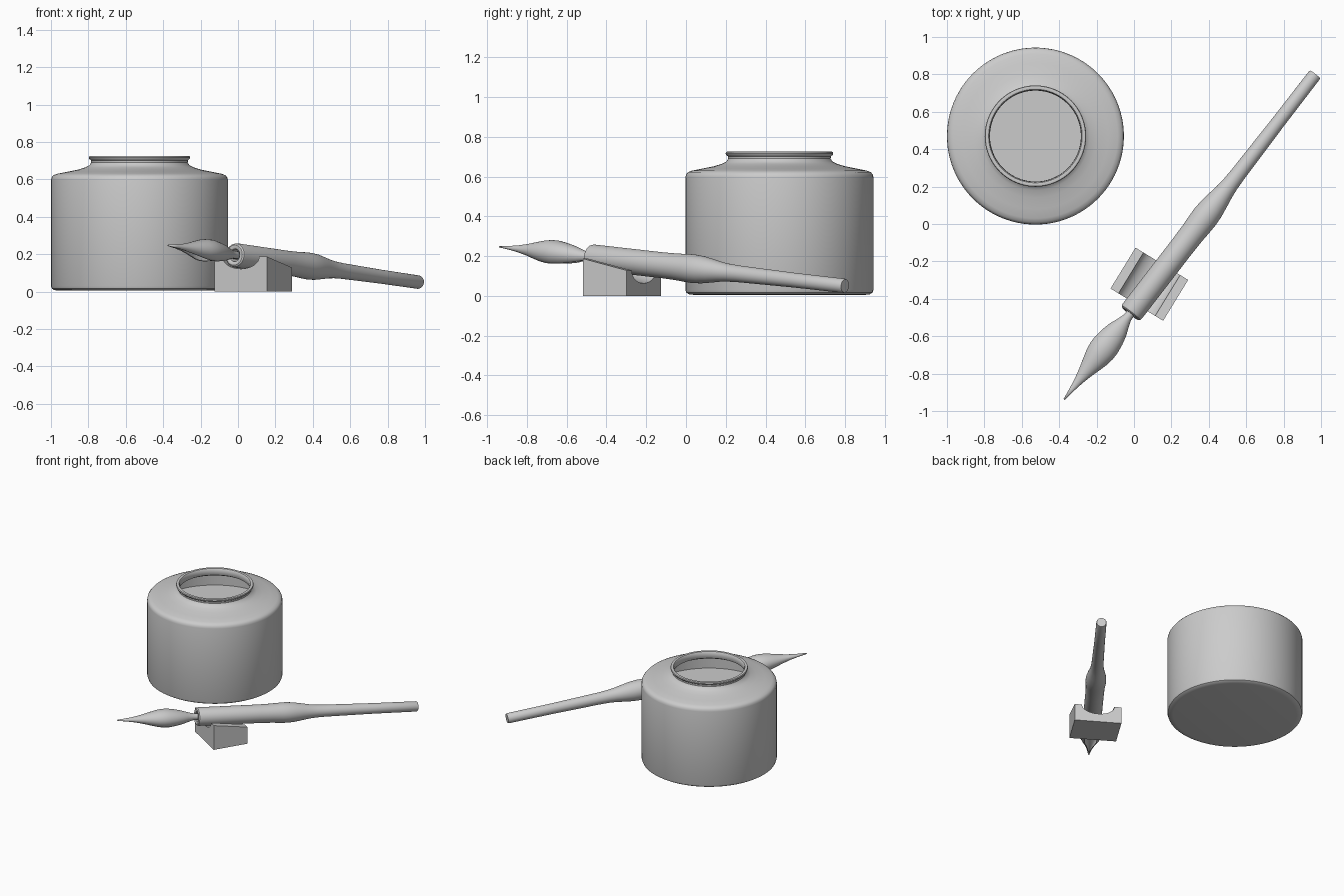
import bpy, bmesh, math
from mathutils import Vector, Matrix

if "Cube" in bpy.data.objects:
    bpy.data.objects.remove(bpy.data.objects["Cube"])

grey = bpy.data.materials.new("plain_grey")
grey.diffuse_color = (0.6, 0.6, 0.6, 1)
grey.use_nodes = True
grey.node_tree.nodes["Principled BSDF"].inputs["Base Color"].default_value = grey.diffuse_color


def finish(name, bm, matrix, angle=35):
    bmesh.ops.remove_doubles(bm, verts=bm.verts, dist=1e-5)
    bmesh.ops.recalc_face_normals(bm, faces=bm.faces)
    bm.transform(matrix)
    me = bpy.data.meshes.new(name)
    bm.to_mesh(me)
    bm.free()
    me.materials.append(grey)
    ob = bpy.data.objects.new(name, me)
    bpy.context.collection.objects.link(ob)
    bpy.ops.object.select_all(action='DESELECT')
    ob.select_set(True)
    bpy.context.view_layer.objects.active = ob
    bpy.ops.object.shade_smooth_by_angle(angle=math.radians(angle))
    return ob


def skin(bm, rows, closed):
    """Bridge rows of vertices with quads."""
    for a, b in zip(rows, rows[1:]):
        n = len(a)
        for i in range(n if closed else n - 1):
            j = (i + 1) % n
            bm.faces.new((a[i], a[j], b[j], b[i]))


def lathe(name, profile, matrix, sides=64, angle=35):
    """Spin (radius, height) points about local z; close both ends."""
    bm = bmesh.new()
    rows = [[bm.verts.new((r * math.cos(2 * math.pi * k / sides),
                           r * math.sin(2 * math.pi * k / sides), z))
             for k in range(sides)] for r, z in profile]
    skin(bm, rows, True)
    bm.faces.new(rows[0])
    bm.faces.new(rows[-1])
    return finish(name, bm, matrix, angle)


# Ink jar: outside from base to lip, then inside down to the ink level
lathe("ink_jar", [
    (0.43, 0.005), (0.455, 0.008), (0.468, 0.016), (0.473, 0.03),
    (0.473, 0.595), (0.470, 0.610), (0.460, 0.622), (0.44, 0.630),
    (0.39, 0.640), (0.33, 0.652), (0.29, 0.664), (0.267, 0.676),
    (0.258, 0.690), (0.259, 0.702), (0.268, 0.709), (0.271, 0.717),
    (0.268, 0.724), (0.260, 0.726), (0.250, 0.724), (0.245, 0.717),
    (0.243, 0.690), (0.25, 0.672), (0.28, 0.655), (0.33, 0.640),
    (0.43, 0.618), (0.452, 0.600), (0.455, 0.50)],
    Matrix.Translation((-0.527, 0.47, 0)), 96)

# Pen frame: local z runs from the front of the holder to its tail, y is up
front = Vector((-0.02, -0.48, 0.195))
tail = Vector((0.968, 0.80, 0.050))
length = (tail - front).length
az = (tail - front).normalized()
ax = Vector((0, 0, 1)).cross(az).normalized()
ay = az.cross(ax)
pen = Matrix.Translation(front) @ Matrix((ax, ay, az)).transposed().to_4x4()

# Pen holder with a socket at the front
lathe("pen_holder", [
    (0.030, 0.06), (0.034, 0.004), (0.040, 0.0), (0.054, 0.0),
    (0.062, 0.006), (0.065, 0.018), (0.065, 0.45), (0.067, 0.55),
    (0.071, 0.62), (0.072, 0.66), (0.069, 0.71), (0.060, 0.77),
    (0.050, 0.83), (0.045, 0.88), (0.042, 0.95), (0.037, 1.3),
    (0.036, length - 0.008), (0.033, length)], pen, 40)

# Nib: a curved sheet, open underneath (distance, half width, half height)
stations = [(-0.05, 0.022, 0.022), (0.0, 0.021, 0.021), (0.03, 0.024, 0.023),
            (0.07, 0.038, 0.034), (0.11, 0.054, 0.045), (0.16, 0.066, 0.055),
            (0.21, 0.073, 0.062), (0.25, 0.073, 0.062), (0.29, 0.067, 0.056),
            (0.34, 0.053, 0.044), (0.39, 0.038, 0.031), (0.45, 0.023, 0.018),
            (0.51, 0.012, 0.009), (0.58, 0.002, 0.002)]
bm = bmesh.new()
rows = []
for s, w, h in stations:
    arc = [math.radians(-145 + 290 * k / 24) for k in range(25)]
    rows.append([bm.verts.new((w * math.sin(a), h * math.cos(a), -s)) for a in arc])
skin(bm, rows, False)
nib = finish("nib", bm, pen, 50)
nib.modifiers.new("thickness", 'SOLIDIFY').thickness = 0.004
nib.modifiers["thickness"].offset = 0

# Pen rest: block with a round groove, its top falling towards the back
bm = bmesh.new()
rows = []
half, groove, depth = 0.165, 0.115, 0.065
for y, top in ((-0.128, 0.187), (0.128, 0.128)):
    pts = [(-half, 0), (-half, top)]
    for k in range(25):
        a = math.pi * k / 24
        pts.append((-groove * math.cos(a), top - depth * math.sin(a)))
    pts += [(half, top), (half, 0)]
    rows.append([bm.verts.new((x, y, z)) for x, z in pts])
skin(bm, rows, True)
for row in rows:
    bm.faces.new(row)
finish("pen_rest", bm, Matrix.Translation((0.082, -0.322, 0))
       @ Matrix.Rotation(math.radians(-31.5), 4, 'Z'), 30)
